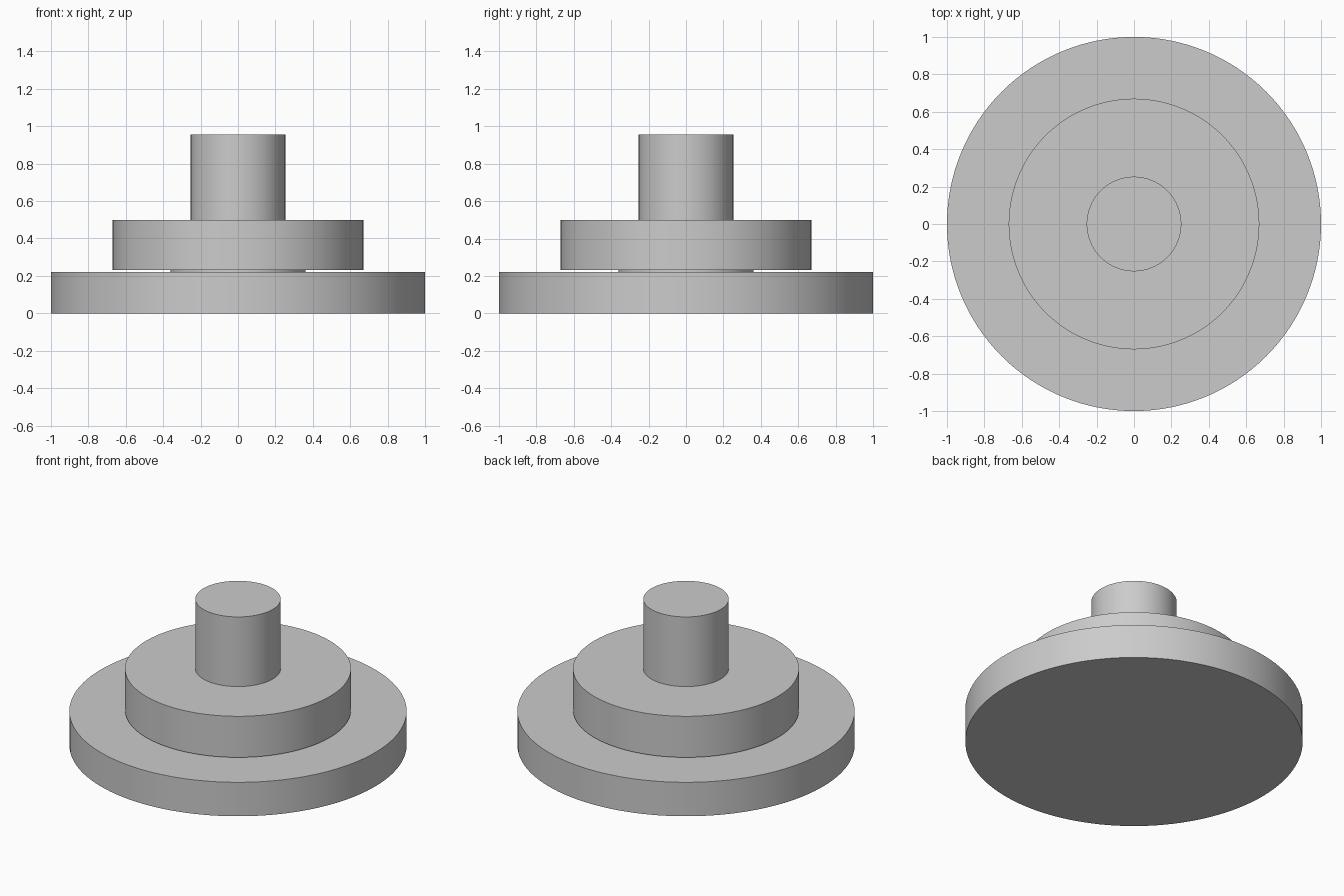
import bpy
import math

cube = bpy.data.objects.get("Cube")
if cube:
    bpy.data.objects.remove(cube, do_unlink=True)

# Single plain grey material
grey = bpy.data.materials.new("light_grey")
grey.use_nodes = True
colour = (0.6, 0.6, 0.6, 1.0)
grey.diffuse_color = colour
grey.node_tree.nodes["Principled BSDF"].inputs["Base Color"].default_value = colour


def disc(name, radius, bottom, top):
    """Upright smooth-sided cylinder between two heights."""
    bpy.ops.mesh.primitive_cylinder_add(
        vertices=128, radius=radius, depth=top - bottom,
        location=(0, 0, (bottom + top) / 2))
    obj = bpy.context.object
    obj.name = name
    obj.data.materials.append(grey)
    bpy.ops.object.shade_smooth_by_angle(angle=math.radians(30))
    return obj


# Stacked from the ground up
disc("base_disc", 1.0, 0.0, 0.222)
disc("spacer_neck", 0.36, 0.222, 0.231)
disc("middle_disc", 0.67, 0.231, 0.50)
disc("top_post", 0.253, 0.50, 0.956)
